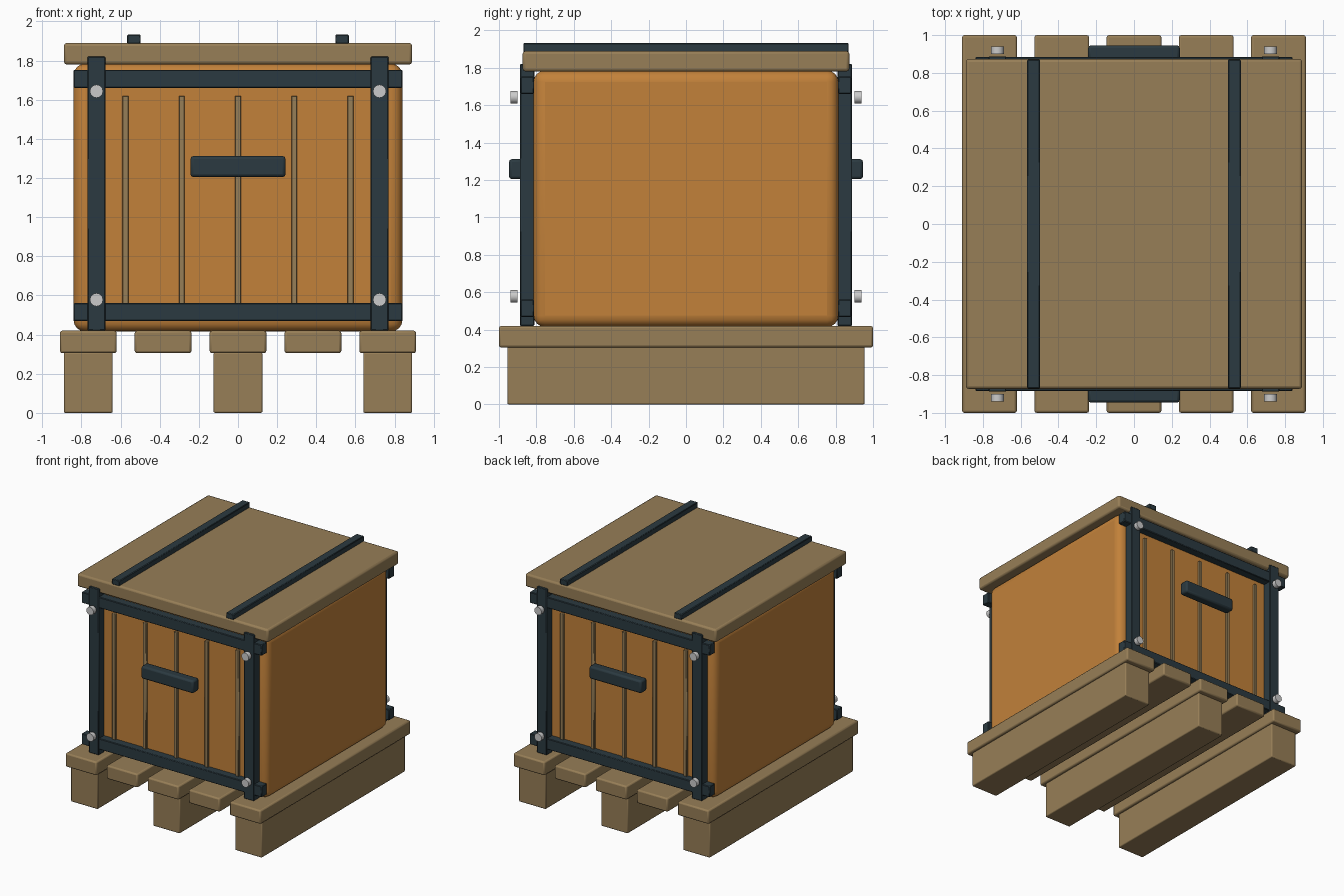
import bpy, math

if "Cube" in bpy.data.objects:
    bpy.data.objects.remove(bpy.data.objects["Cube"])


def material(name, color):
    m = bpy.data.materials.new(name)
    m.diffuse_color = (*color, 1)
    m.use_nodes = True
    m.node_tree.nodes["Principled BSDF"].inputs["Base Color"].default_value = m.diffuse_color
    return m


WOOD = material("wood", (0.31, 0.21, 0.095))
ORANGE = material("orange_panel", (0.54, 0.22, 0.042))
DARK = material("dark_metal", (0.024, 0.042, 0.052))


def finish(ob, name, mat, bevel, segments):
    ob.name = name
    if mat:
        ob.data.materials.append(mat)
    if bevel:
        b = ob.modifiers.new("Bevel", 'BEVEL')
        b.width, b.segments = bevel, segments
        b.limit_method = 'ANGLE'
    bpy.ops.object.shade_smooth_by_angle(angle=math.radians(35))
    return ob


def box(name, x, y, z, mat, bevel=0.008, segments=2):
    """Box from (min, max) ranges on each axis."""
    spans = (x, y, z)
    bpy.ops.mesh.primitive_cube_add(size=1, location=[(a + b) / 2 for a, b in spans])
    ob = bpy.context.object
    ob.scale = [abs(b - a) for a, b in spans]
    bpy.ops.object.transform_apply(location=False, rotation=False, scale=True)
    return finish(ob, name, mat, bevel, segments)


def around(c, width):
    return (c - width / 2, c + width / 2)


# Pallet: runners and deck slats
for x in (-0.765, 0, 0.765):
    box("pallet_runner", around(x, 0.25), (-0.955, 0.955), (0, 0.31), WOOD)
for i in range(-2, 3):
    box("pallet_slat", around(i * 0.3825, 0.29), (-1, 1), (0.305, 0.42), WOOD, 0.012)

# Crate body with soft corners, and the lid with straps
box("crate_body", (-0.84, 0.84), (-0.815, 0.815), (0.415, 1.785), ORANGE, 0.06, 4)
box("lid", (-0.89, 0.89), (-0.873, 0.873), (1.78, 1.89), WOOD, 0.015)
for x in (-0.532, 0.532):
    box("lid_strap", around(x, 0.07), (-0.87, 0.87), (1.885, 1.932), DARK, 0.005, 1)

# Front and back end frames
for side, s in (("front", -1), ("back", 1)):
    for x in (-0.723, 0.723):
        box(side + "_post", around(x, 0.093), (s * 0.81, s * 0.888), (0.42, 1.82), DARK, 0.005, 1)
        for z in (0.578, 1.643):
            bpy.ops.mesh.primitive_cylinder_add(
                vertices=12, radius=0.034, depth=0.038,
                location=(x, s * 0.92, z), rotation=(math.pi / 2, 0, 0))
            finish(bpy.context.object, side + "_bolt", None, 0, 1)
    for z in (0.515, 1.707):
        box(side + "_rail", (-0.84, 0.84), (s * 0.812, s * 0.884), around(z, 0.092), DARK, 0.005, 1)
    for i in range(-2, 3):
        box(side + "_rib", around(i * 0.2875, 0.03), (s * 0.80, s * 0.835), (0.55, 1.62), WOOD, 0.003, 1)
    box(side + "_handle", (-0.243, 0.243), (s * 0.865, s * 0.946), (1.205, 1.312), DARK, 0.015)
